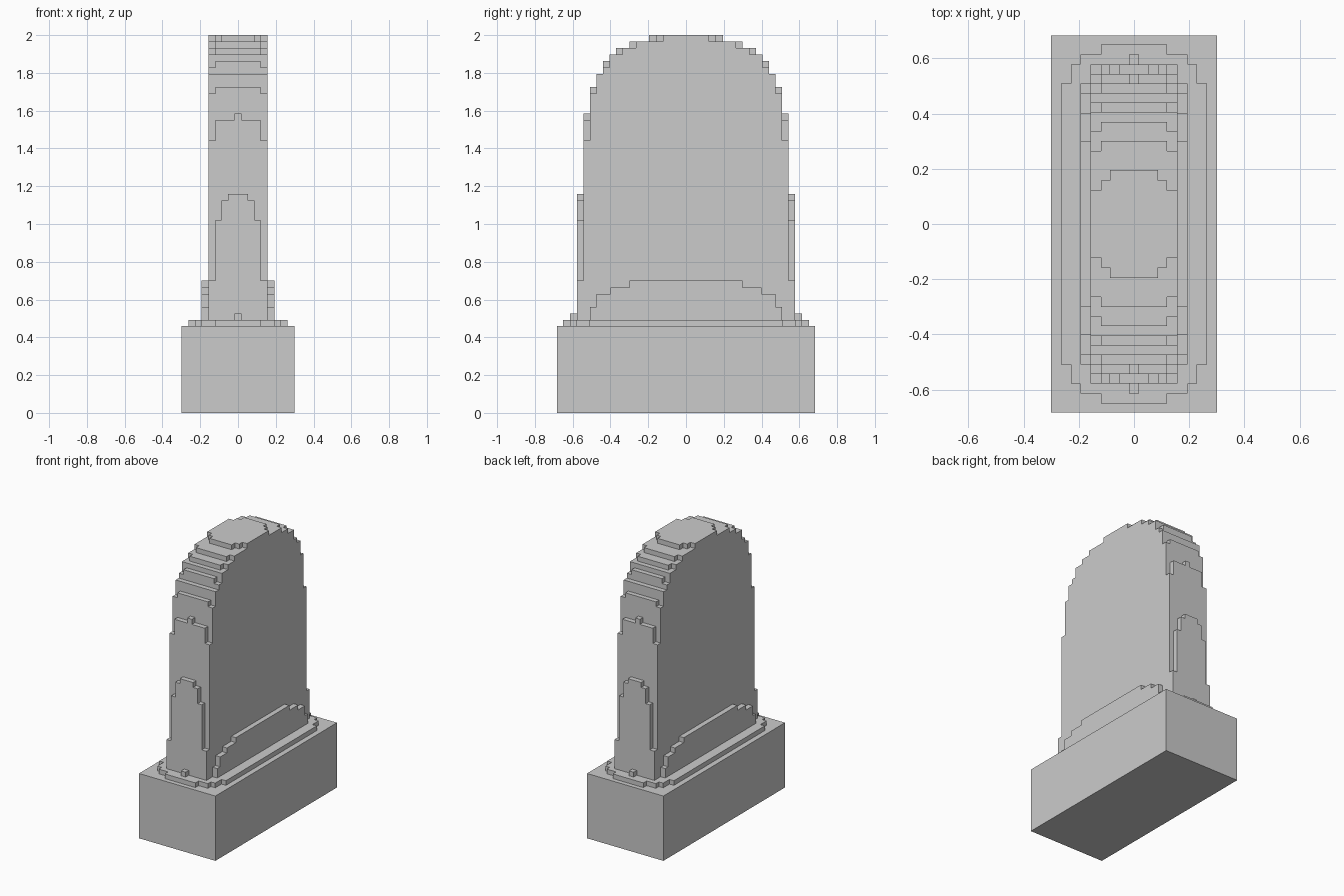
import bpy, bmesh
from mathutils import Vector

if "Cube" in bpy.data.objects:
    bpy.data.objects.remove(bpy.data.objects["Cube"])


def outline(steps, bottom=None):
    """Stepped outline, mirrored in u. steps: (half width, height), widest first.
    With bottom=None it is mirrored in v as well."""
    right = []
    for i, (u, v) in enumerate(steps):
        right.append((u, v))
        if i + 1 < len(steps):
            right.append((steps[i + 1][0], v))
    top = right + [(-u, v) for u, v in reversed(right)]
    if bottom is None:
        return top + [(-u, -v) for u, v in top]
    w = steps[0][0]
    return [(w, bottom)] + top + [(-w, bottom)]


def build(name, solids):
    """Each solid: (outline, axis, start, end), extruded along x, y or z."""
    place = {'x': lambda u, v, d: (d, u, v),
             'y': lambda u, v, d: (u, d, v),
             'z': lambda u, v, d: (u, v, d)}
    bm = bmesh.new()
    for pts, axis, a, b in solids:
        put = place[axis]
        face = bm.faces.new([bm.verts.new(put(u, v, a)) for u, v in pts])
        offset = Vector(put(0, 0, b - a))
        ext = bmesh.ops.extrude_face_region(bm, geom=[face], use_keep_orig=True)
        bmesh.ops.translate(bm, vec=offset, verts=[
            g for g in ext['geom'] if isinstance(g, bmesh.types.BMVert)])
    bmesh.ops.recalc_face_normals(bm, faces=bm.faces[:])
    mesh = bpy.data.meshes.new(name)
    bm.to_mesh(mesh)
    bm.free()
    ob = bpy.data.objects.new(name, mesh)
    bpy.context.collection.objects.link(ob)
    return ob


def both(steps, axis, a, b):
    """The same raised panel on two opposite sides."""
    pts = outline(steps, FOOT)
    return [(pts, axis, a, b), (pts, axis, -b, -a)]


FOOT = 0.493   # height where the slab starts
W = 0.157      # half thickness of the slab

# Base block and the thin stepped plinth on it
build("base_block", [(outline([(0.30, 0.682)]), 'z', 0, 0.46)])
build("plinth", [(outline([(0.262, 0.51), (0.227, 0.58), (0.193, 0.613), (0.12, 0.65)]),
                  'z', 0.46, FOOT)])

# Main slab
build("slab", [(outline([(0.475, 1.793), (0.44, 1.828)], FOOT), 'x', -W, W)])

# Raised panels on the narrow ends, each stacked on the last
ends = [
    [(W, 1.69), (0.12, 1.724)],
    [(W, 1.442), (0.12, 1.55), (0.018, 1.586)],
    [(W, 0.70), (0.12, 1.02), (0.088, 1.125), (0.052, 1.16)],
    [(0.018, 0.527)],
]
edges = [0.475, 0.508, 0.543, 0.578, 0.613]
build("end_panels", [s for i, p in enumerate(ends)
                     for s in both(p, 'y', edges[i], edges[i + 1])])

# Low raised panels on the broad faces
build("side_panels", both([(0.508, 0.56), (0.475, 0.63), (0.40, 0.665), (0.30, 0.70)],
                          'x', W, 0.193))

# Stepped rounded crown
crown = [
    [(W, 0.405), (0.12, 0.44)],
    [(W, 0.405)],
    [(W, 0.335), (0.12, 0.37)],
    [(W, 0.265), (0.12, 0.30)],
    [(W, 0.122), (0.12, 0.157), (0.087, 0.195)],
]
build("crown", [(outline(p), 'z', 1.828 + i * 0.0344, 1.828 + (i + 1) * 0.0344)
                for i, p in enumerate(crown)])
